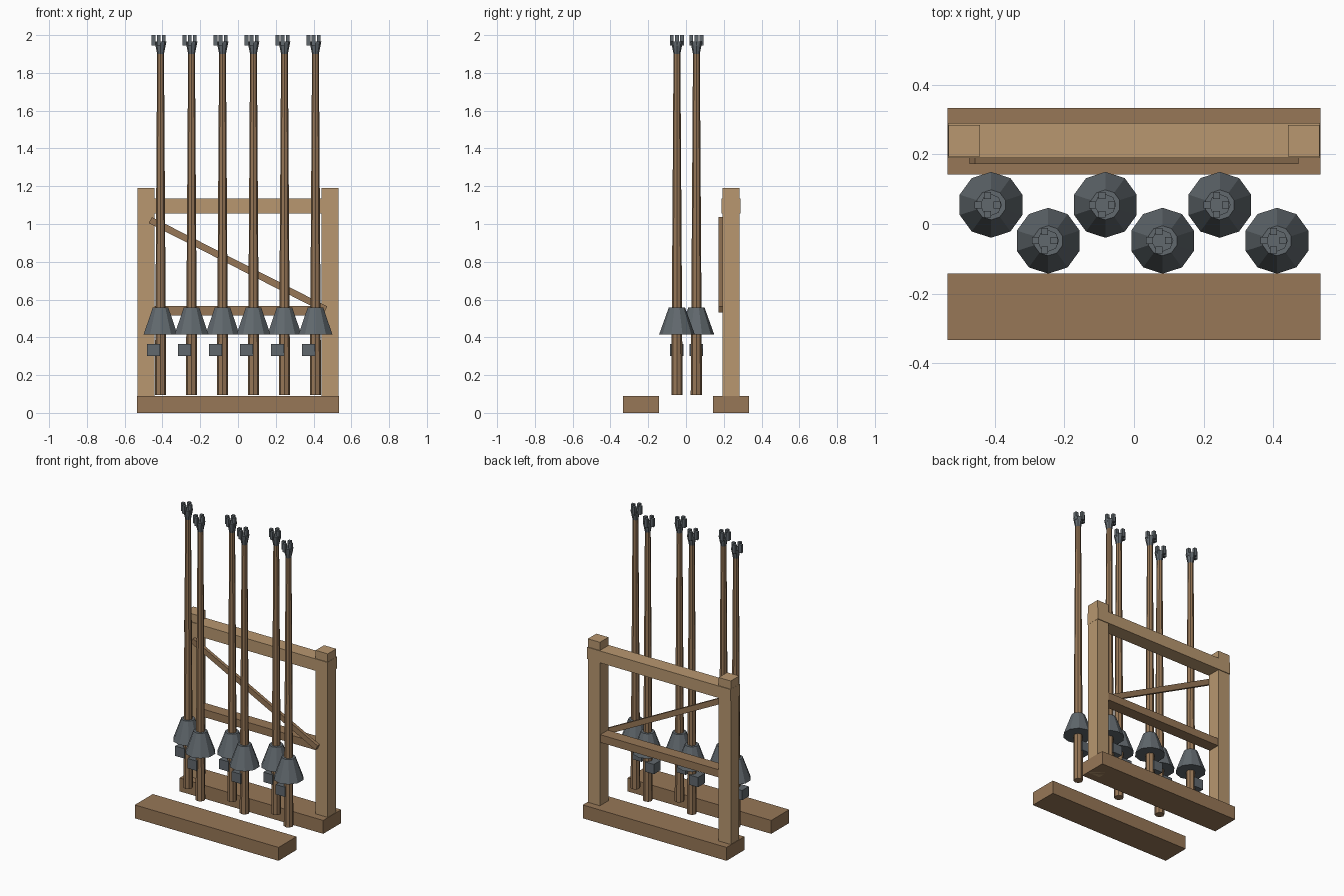
import bpy, bmesh, math
from mathutils import Matrix

if "Cube" in bpy.data.objects:
    bpy.data.objects.remove(bpy.data.objects["Cube"])


def material(name, rgb):
    m = bpy.data.materials.new(name)
    m.diffuse_color = (*rgb, 1)
    m.use_nodes = True
    m.node_tree.nodes["Principled BSDF"].inputs["Base Color"].default_value = m.diffuse_color
    return m


LIGHT = material("light_wood", (0.48, 0.31, 0.16))
DARK = material("dark_wood", (0.31, 0.185, 0.095))
STEEL = material("dark_metal", (0.12, 0.14, 0.155))


def finish(bm, name, mat):
    me = bpy.data.meshes.new(name)
    bm.to_mesh(me)
    bm.free()
    me.materials.append(mat)
    ob = bpy.data.objects.new(name, me)
    bpy.context.collection.objects.link(ob)
    return ob


def box(name, lo, hi, mat):
    bm = bmesh.new()
    c = [(a + b) / 2 for a, b in zip(lo, hi)]
    s = [b - a for a, b in zip(lo, hi)]
    bmesh.ops.create_cube(bm, size=1, matrix=Matrix.Diagonal((*s, 1)))
    ob = finish(bm, name, mat)
    ob.location = c
    return ob


def cone(name, x, y, z0, z1, r0, r1, sides, mat):
    bm = bmesh.new()
    bmesh.ops.create_cone(bm, cap_ends=True, segments=sides,
                          radius1=r0, radius2=r1, depth=z1 - z0)
    ob = finish(bm, name, mat)
    ob.location = (x, y, (z0 + z1) / 2)
    return ob


# Base beams
box("front_base_beam", (-0.535, -0.333, 0), (0.535, -0.142, 0.09), DARK)
box("back_base_beam", (-0.535, 0.142, 0), (0.535, 0.333, 0.09), DARK)

# Back frame: posts, rails and brace
for side, x in (("left", -0.487), ("right", 0.487)):
    box(side + "_post", (x - 0.045, 0.194, 0), (x + 0.045, 0.284, 1.19), LIGHT)
box("top_rail", (-0.533, 0.189, 1.055), (0.533, 0.289, 1.135), LIGHT)
box("lower_rail", (-0.531, 0.2, 0.515), (0.531, 0.28, 0.567), DARK)
brace = box("diagonal_brace", (-0.521, 0.172, 0.766), (0.521, 0.194, 0.802), DARK)
brace.rotation_euler.y = math.radians(27)

# Six staggered lances
for i in range(6):
    x = -0.41 + 0.164 * i
    y = 0.055 if i % 2 == 0 else -0.048
    n = f"lance_{i + 1}_"
    cone(n + "shaft", x, y, 0.095, 1.92, 0.03, 0.018, 8, DARK)
    cone(n + "hand_guard", x, y, 0.415, 0.558, 0.0945, 0.043, 10, STEEL)
    box(n + "butt_block", (x - 0.071, y - 0.036, 0.3),
        (x - 0.003, y + 0.036, 0.366), STEEL)
    # Pronged tip
    cone(n + "socket", x, y, 1.9, 1.965, 0.018, 0.031, 8, STEEL)
    for k in range(4):
        a = k * math.pi / 2
        px, py = x - 0.01 + 0.027 * math.cos(a), y + 0.027 * math.sin(a)
        box(n + f"prong_{k + 1}", (px - 0.01, py - 0.01, 1.945),
            (px + 0.01, py + 0.01, 2.0), STEEL)
